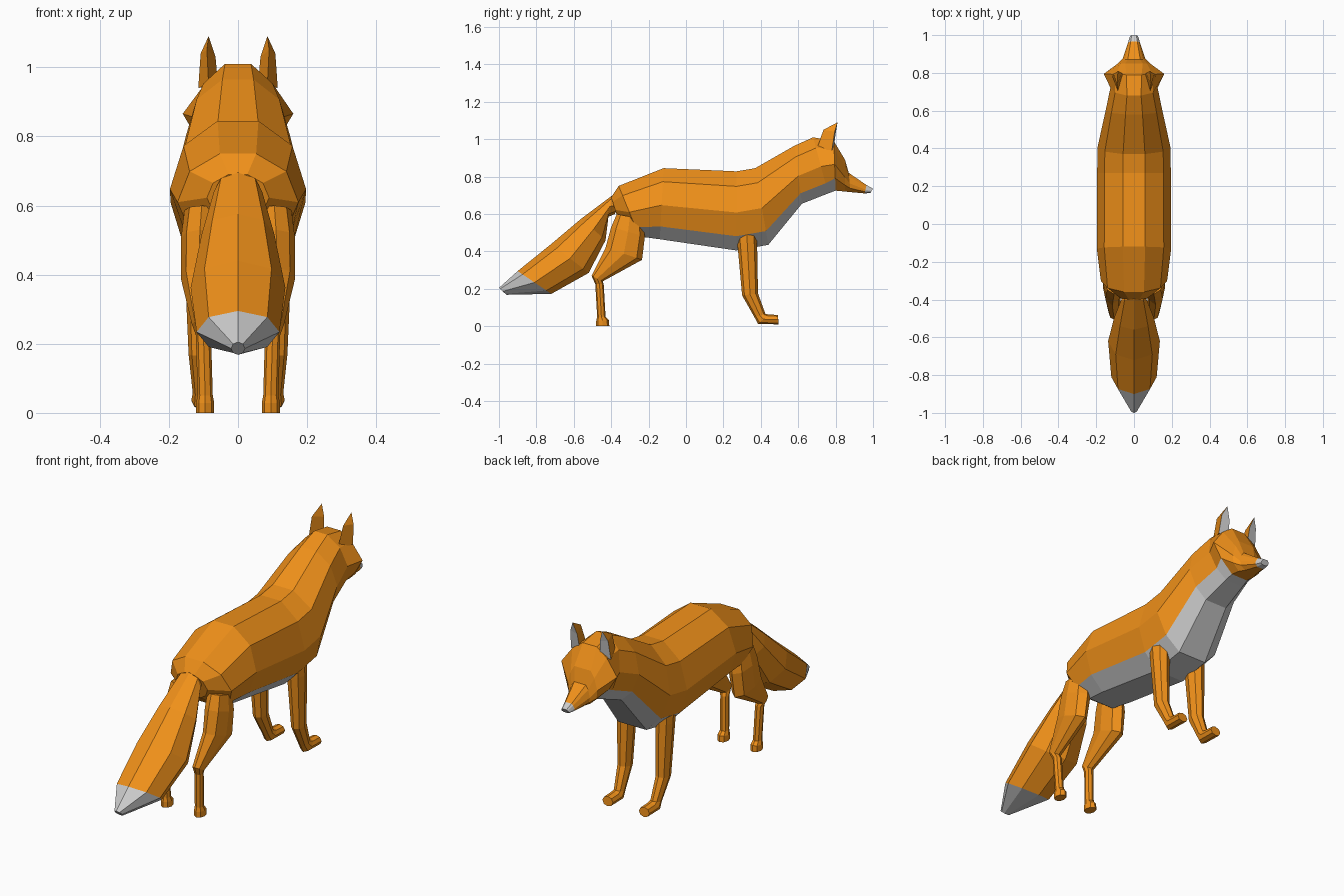
import bpy, bmesh
from math import cos, sin, pi

orange = bpy.data.materials.new("orange_fur")
orange.diffuse_color = (0.87, 0.28, 0.01, 1)

# Section shapes: (width fraction, position from first to second spine point)
OCT = [(sin(a), 0.5 - 0.5 * cos(a)) for a in [pi / 4 * i for i in range(8)]]


def both_sides(half):
    return half + [(-x, t) for x, t in reversed(half)]


TORSO = both_sides([(0.3, 0), (0.8, 0.19), (1, 0.52), (0.8, 0.82), (0.42, 1)])
CHEEK = both_sides([(0.25, 0), (0.62, 0.16), (1, 0.47), (0.72, 0.75), (0.3, 1)])
SNOUT = both_sides([(0.55, 0), (0.8, 0.2), (1, 0.55), (0.95, 0.8), (0.55, 1)])


def finish(name, verts, faces, grey, mirror=False):
    me = bpy.data.meshes.new(name)
    me.from_pydata(verts, [], faces)
    me.materials.append(orange)
    me.materials.append(None)
    for p, g in zip(me.polygons, grey):
        p.material_index = int(g)
    bm = bmesh.new()
    bm.from_mesh(me)
    bmesh.ops.recalc_face_normals(bm, faces=bm.faces)
    bm.to_mesh(me)
    bm.free()
    ob = bpy.data.objects.new(name, me)
    bpy.context.collection.objects.link(ob)
    if mirror:
        ob.modifiers.new("mirror", "MIRROR").use_mirror_merge = False
    return ob


def loft(name, rings, is_grey=lambda seg, side: False, mirror=False):
    """Each ring: (y1, z1, y2, z2, half width, centre x, section shape)."""
    verts, faces, grey = [], [], []
    n = len(rings[0][6])
    for y1, z1, y2, z2, w, cx, shape in rings:
        verts += [(cx + x * w, y1 + (y2 - y1) * t, z1 + (z2 - z1) * t) for x, t in shape]
    last = len(rings) - 1
    for s in range(last):
        for i in range(n):
            j = (i + 1) % n
            faces.append((s * n + i, s * n + j, s * n + n + j, s * n + n + i))
            grey.append(is_grey(s, i))
    faces += [tuple(range(n)), tuple(range(last * n, last * n + n))]
    grey += [is_grey(0, 0), is_grey(last - 1, 0)]
    return finish(name, verts, faces, grey, mirror)


# Body, neck and head in one skin: grey belly and throat, grey nose
loft("body_and_head", [
    (-0.40, 0.69, -0.36, 0.56, 0.09, 0, TORSO),
    (-0.36, 0.75, -0.25, 0.48, 0.175, 0, TORSO),
    (-0.12, 0.845, -0.14, 0.465, 0.197, 0, TORSO),
    (0.27, 0.828, 0.27, 0.405, 0.195, 0, TORSO),
    (0.37, 0.845, 0.44, 0.435, 0.193, 0, TORSO),
    (0.58, 0.965, 0.62, 0.655, 0.15, 0, TORSO),
    (0.68, 1.01, 0.76, 0.71, 0.125, 0, TORSO),
    (0.79, 0.99, 0.80, 0.725, 0.16, 0, CHEEK),
    (0.85, 0.89, 0.85, 0.72, 0.085, 0, SNOUT),
    (0.87, 0.82, 0.88, 0.717, 0.06, 0, SNOUT),
    (0.965, 0.755, 0.955, 0.71, 0.032, 0, SNOUT),
    (1.0, 0.735, 0.985, 0.712, 0.022, 0, SNOUT),
], lambda s, i: s == 10 or (1 <= s <= 6 and i in (3, 4, 5)))

# Bushy tail with a grey tip
loft("tail", [
    (-0.34, 0.70, -0.38, 0.60, 0.05, 0, OCT),
    (-0.40, 0.695, -0.415, 0.585, 0.07, 0, OCT),
    (-0.56, 0.575, -0.43, 0.46, 0.105, 0, OCT),
    (-0.72, 0.44, -0.52, 0.285, 0.137, 0, OCT),
    (-0.90, 0.295, -0.72, 0.173, 0.12, 0, OCT),
    (-1.0, 0.205, -0.96, 0.168, 0.02, 0, OCT),
], lambda s, i: s == 4)

# Legs, mirrored left and right
loft("front_legs", [
    (0.27, 0.50, 0.38, 0.50, 0.045, 0.11, OCT),
    (0.275, 0.44, 0.38, 0.45, 0.045, 0.11, OCT),
    (0.30, 0.165, 0.385, 0.175, 0.033, 0.11, OCT),
    (0.365, 0.05, 0.425, 0.065, 0.026, 0.105, OCT),
    (0.385, 0.012, 0.445, 0.063, 0.03, 0.105, OCT),
    (0.495, 0.01, 0.492, 0.06, 0.03, 0.105, OCT),
], mirror=True)
loft("hind_legs", [
    (-0.37, 0.60, -0.23, 0.57, 0.05, 0.105, OCT),
    (-0.40, 0.53, -0.22, 0.48, 0.055, 0.11, OCT),
    (-0.43, 0.42, -0.235, 0.355, 0.05, 0.115, OCT),
    (-0.505, 0.27, -0.445, 0.24, 0.028, 0.105, OCT),
    (-0.485, 0.225, -0.44, 0.225, 0.022, 0.10, OCT),
    (-0.475, 0.05, -0.43, 0.05, 0.022, 0.095, OCT),
    (-0.48, 0.028, -0.412, 0.032, 0.026, 0.095, OCT),
    (-0.48, 0.0, -0.41, 0.0, 0.026, 0.095, OCT),
], mirror=True)

# Pointed ears, grey on the inner front
ear = [(0.085, 0.70, 0.95), (0.115, 0.78, 0.94), (0.058, 0.79, 0.95),
       (0.09, 0.735, 1.05), (0.108, 0.795, 1.04), (0.065, 0.80, 1.03), (0.085, 0.81, 1.09)]
finish("ears", ear,
       [(0, 1, 4, 3), (2, 0, 3, 5), (3, 4, 6), (5, 3, 6), (1, 2, 5, 4), (4, 5, 6), (0, 2, 1)],
       [0, 0, 0, 0, 1, 1, 0], mirror=True)
